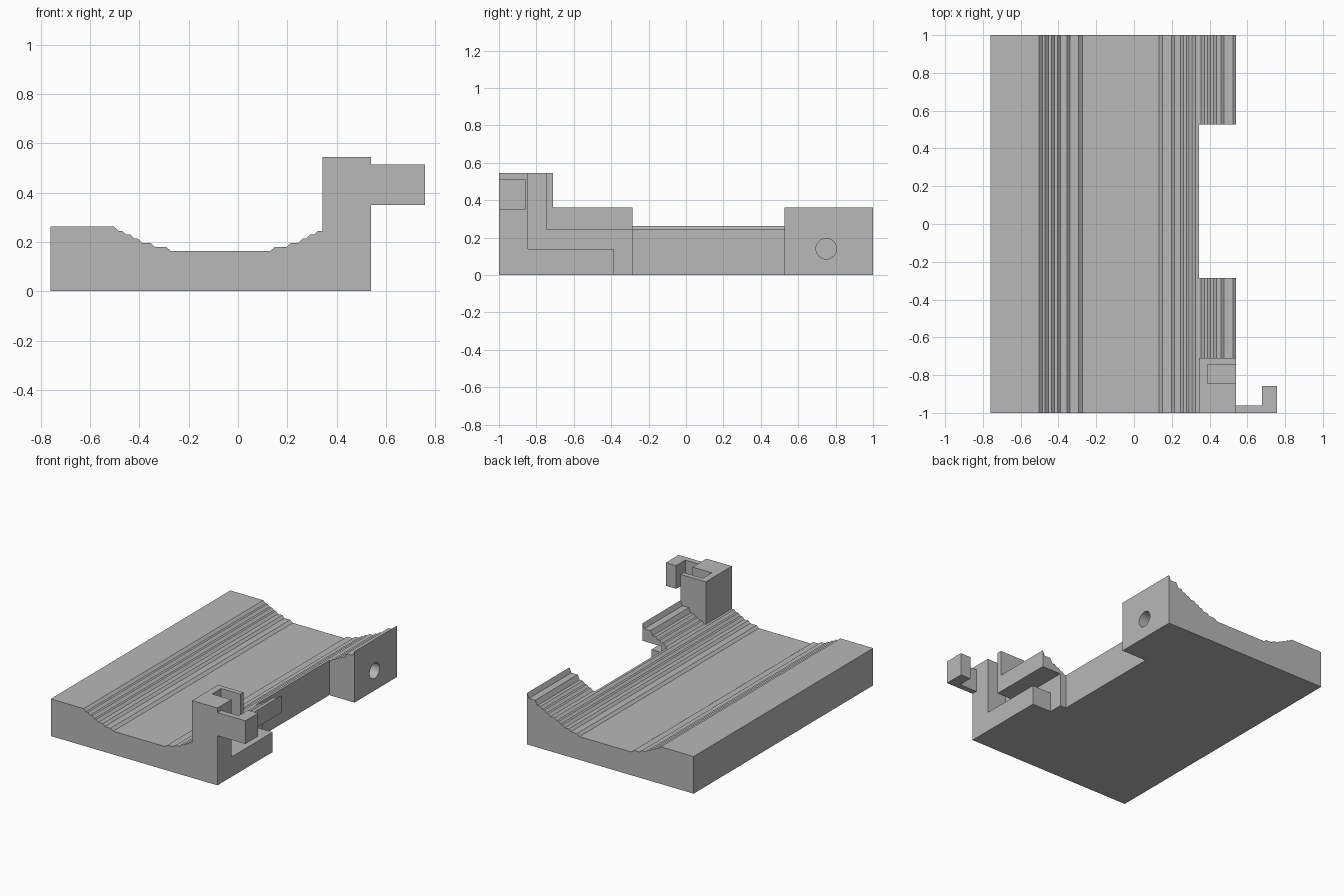
import bpy
import bmesh
import math
from mathutils import Matrix

cube = bpy.data.objects.get("Cube")
if cube:
    bpy.data.objects.remove(cube, do_unlink=True)

grey = bpy.data.materials.new("plain_grey")
grey.use_nodes = True
grey.diffuse_color = (0.48, 0.48, 0.48, 1)
grey.node_tree.nodes["Principled BSDF"].inputs["Base Color"].default_value = (0.48, 0.48, 0.48, 1)


def finish(name, bm):
    bmesh.ops.recalc_face_normals(bm, faces=bm.faces)
    mesh = bpy.data.meshes.new(name)
    bm.to_mesh(mesh)
    bm.free()
    mesh.materials.append(grey)
    obj = bpy.data.objects.new(name, mesh)
    bpy.context.collection.objects.link(obj)
    return obj


def prism(name, points, place, offset):
    """Extrude a 2D outline; place maps each point to 3D."""
    bm = bmesh.new()
    face = bm.faces.new([bm.verts.new(place(a, b)) for a, b in points])
    grown = bmesh.ops.extrude_face_region(bm, geom=[face])["geom"]
    verts = [v for v in grown if isinstance(v, bmesh.types.BMVert)]
    bmesh.ops.translate(bm, verts=verts, vec=offset)
    return finish(name, bm)


def box(name, x0, x1, y0, y1, z0, z1):
    outline = [(x0, y0), (x1, y0), (x1, y1), (x0, y1)]
    return prism(name, outline, lambda x, y: (x, y, z0), (0, 0, z1 - z0))


def combine(target, tool, operation):
    mod = target.modifiers.new(tool.name, "BOOLEAN")
    mod.operation = operation
    mod.solver = "EXACT"
    mod.object = tool
    bpy.context.view_layer.update()
    graph = bpy.context.evaluated_depsgraph_get()
    mesh = bpy.data.meshes.new_from_object(target.evaluated_get(graph))
    target.modifiers.clear()
    target.data = mesh
    bpy.data.objects.remove(tool, do_unlink=True)


LEFT, RIGHT, INNER = -0.76, 0.54, 0.343
NOTCH_FRONT, NOTCH_BACK = -0.285, 0.527
CHANNEL = 0.39

# Stepped cradle: each ramp is (start x, end x, height after it)
ramps = [(-0.503, -0.485, 0.245), (-0.47, -0.453, 0.229), (-0.437, -0.42, 0.213),
         (-0.405, -0.388, 0.196), (-0.355, -0.338, 0.18), (-0.293, -0.273, 0.164),
         (0.132, 0.15, 0.18), (0.198, 0.214, 0.196), (0.245, 0.261, 0.213),
         (0.277, 0.292, 0.229), (0.308, 0.325, 0.245), (0.355, 0.372, 0.262),
         (0.388, 0.404, 0.278), (0.42, 0.436, 0.295), (0.46, 0.476, 0.328),
         (0.525, RIGHT, 0.362)]
outline = [(LEFT, 0), (LEFT, 0.262)]
for start, end, height in ramps:
    outline += [(start, outline[-1][1]), (end, height)]
outline.append((RIGHT, 0))
body = prism("cradle_body", outline, lambda x, z: (x, -1, z), (0, 2, 0))

# Notch in the left side and upright post at the front corner
combine(body, box("notch_cutter", INNER, 0.7, NOTCH_FRONT, NOTCH_BACK, -0.1, 0.6), "DIFFERENCE")
combine(body, box("post", INNER, RIGHT, -1, -0.71, 0, 0.545), "UNION")

# Z-shaped channel through the post and front bracket, open to the side
channel = [(-0.845, 0.7), (-0.845, 0.14), (-0.385, 0.14), (-0.385, -0.1),
           (-0.2, -0.1), (-0.2, 0.24), (-0.745, 0.24), (-0.745, 0.7)]
combine(body, prism("channel_cutter", channel, lambda y, z: (CHANNEL, y, z), (0.3, 0, 0)), "DIFFERENCE")

# Round socket in the back bracket
bm = bmesh.new()
bmesh.ops.create_cone(bm, cap_ends=True, segments=32, radius1=0.055, radius2=0.055, depth=0.4,
                      matrix=Matrix.Translation((RIGHT, 0.75, 0.14)) @ Matrix.Rotation(math.pi / 2, 4, "Y"))
combine(body, finish("socket_cutter", bm), "DIFFERENCE")

# Hook reaching out from the post
hook = [(RIGHT, -1), (0.758, -1), (0.758, -0.858), (0.678, -0.858), (0.678, -0.96), (RIGHT, -0.96)]
prism("front_hook", hook, lambda x, y: (x, y, 0.35), (0, 0, 0.163))
